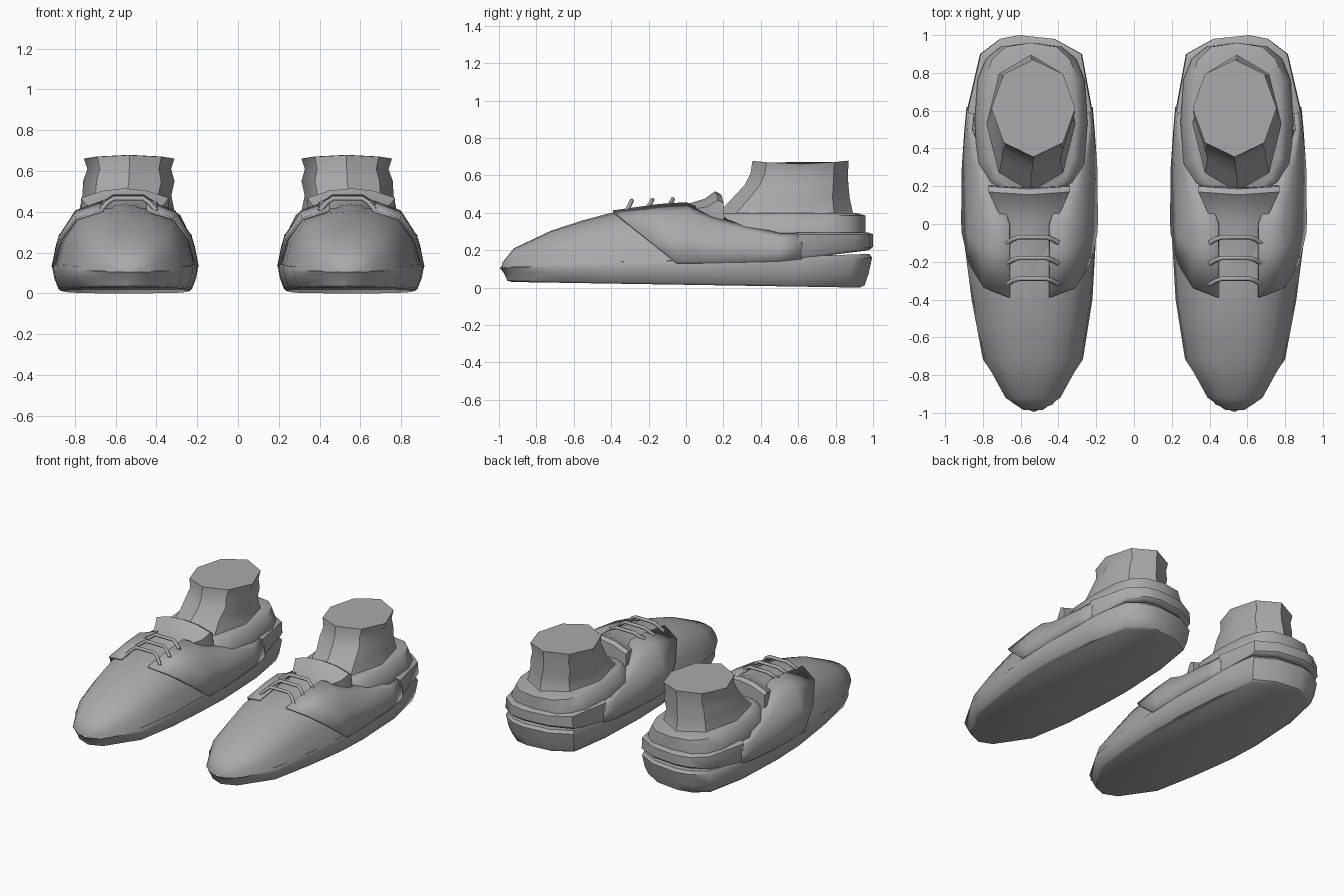
import bpy, bmesh, math

if "Cube" in bpy.data.objects:
    bpy.data.objects.remove(bpy.data.objects["Cube"])

grey = bpy.data.materials.new("warm grey")
grey.diffuse_color = (0.4, 0.4, 0.4, 1)
grey.use_nodes = True
grey.node_tree.nodes["Principled BSDF"].inputs["Base Color"].default_value = grey.diffuse_color


def finish(name, bm, solid=0, angle=40):
    """Turn a bmesh into a mirrored, smooth shaded part."""
    bmesh.ops.recalc_face_normals(bm, faces=bm.faces)
    me = bpy.data.meshes.new(name)
    bm.to_mesh(me)
    bm.free()
    me.shade_smooth()
    me.set_sharp_from_angle(angle=math.radians(angle))
    me.materials.append(grey)
    ob = bpy.data.objects.new(name, me)
    bpy.context.collection.objects.link(ob)
    if solid:
        s = ob.modifiers.new("thickness", 'SOLIDIFY')
        s.thickness, s.offset = solid, 0
    m = ob.modifiers.new("pair", 'MIRROR')
    m.use_mirror_merge = False
    return ob


def loft(bm, rows, closed=True, caps=True):
    """Bridge rows of points, optionally closed and capped."""
    vs = [[bm.verts.new(p) for p in r] for r in rows]
    n = len(vs[0])
    for a, b in zip(vs, vs[1:]):
        for i in range(n if closed else n - 1):
            j = (i + 1) % n
            bm.faces.new((a[i], a[j], b[j], b[i]))
    if caps:
        bm.faces.new(vs[0])
        bm.faces.new(vs[-1])


# Shoe outline seen from above
OUT = [(.53, -1), (.64, -.955), (.80, -.72), (.86, -.4), (.905, -.05),
       (.912, .2), (.885, .6), (.815, .9), (.71, .98), (.61, 1), (.42, .98),
       (.275, .9), (.22, .6), (.195, .2), (.20, -.05), (.22, -.4),
       (.27, -.72), (.43, -.96)]
CX = .545


def ring(pts, sx, sy, z):
    return [(CX + (x - CX) * sx, y * sy, z(y)) for x, y in pts]


# Sole
def edge_z(y):
    return .135 + (.02 if y < 0 else .035) * y


bm = bmesh.new()
loft(bm, [ring(OUT, .88, .93, lambda y: .015 - .015 * y),
          ring(OUT, .915, .955, lambda y: .025 - .012 * y),
          ring(OUT, .97, .975, lambda y: .075 - .005 * y),
          ring(OUT, 1, .995, lambda y: edge_z(y) - .01),
          ring(OUT, .98, .98, lambda y: edge_z(y) + .01)])
finish("sole", bm)

# Vamp: cross-sections (y, centre, half width, base z, top z)
FX, FZ = (1, .9, .68, .32), (0, .45, .82, .97)
VAMP = [(-.985, .535, .05, .105, .13), (-.92, .535, .145, .11, .21),
        (-.72, .535, .255, .115, .305), (-.55, .54, .29, .12, .36),
        (-.4, .54, .312, .125, .40), (-.2, .55, .335, .13, .425),
        (0, .553, .342, .13, .42), (.2, .553, .34, .13, .37),
        (.5, .553, .33, .14, .28)]
bm = bmesh.new()
rows = []
for y, c, w, zb, zt in VAMP:
    half = [(fx * w, zb + fz * (zt - zb)) for fx, fz in zip(FX, FZ)]
    rows.append([(c - x, y, z) for x, z in half] + [(c, y, zt)]
                + [(c + x, y, z) for x, z in reversed(half)])
loft(bm, rows)
finish("vamp", bm, angle=50)

# Quarters: side panels (y, centre, half width, base z, top z, lean, squareness)
QUARTER = [(-.05, .553, .352, .13, .415, .35, 0), (0, .553, .355, .13, .45, .15, 0),
           (.06, .553, .355, .13, .46, .06, 0), (.13, .553, .354, .13, .40, 0, .2),
           (.3, .553, .352, .135, .345, 0, .55), (.5, .553, .338, .14, .29, 0, 1),
           (.62, .5525, .327, .152, .29, 0, 1)]
SQUARE = (1, .99, .96, .9)
bm = bmesh.new()
for side in (-1, 1):
    rows = []
    for y, c, w, zb, zt, lean, k in QUARTER:
        rows.append([(c + side * w * (a + (b - a) * k), y - lean * fz,
                      zb + fz * (zt - zb))
                     for a, b, fz in zip((1, .9, .68, .3), SQUARE, FZ)])
    loft(bm, rows, closed=False, caps=False)
finish("quarters", bm, solid=.014, angle=50)

# Heel counter
heel = [p for p in OUT if p[1] >= .6]


def low_z(y):
    return .15 + max(0, y - .6) * .12


bm = bmesh.new()
loft(bm, [ring(heel, .95, .965, low_z),
          ring(heel, .985, .985, lambda y: low_z(y) + .005),
          ring(heel, 1, 1, lambda y: low_z(y) + .02),
          ring(heel, .985, 1, lambda y: .285),
          ring(heel, .95, .975, lambda y: .295)])
finish("heel_counter", bm)

# Collar lining band around the foot
def oval(y0, y1, hw, z, n, power=1.0, cx=CX):
    pts = []
    for i in range(n):
        t = 2 * math.pi * i / n
        s, c = math.sin(t), -math.cos(t)
        s, c = (math.copysign(abs(v) ** power, v) for v in (s, c))
        pts.append((cx + hw * s, (y0 + y1) / 2 + (y1 - y0) / 2 * c, z))
    return pts


bm = bmesh.new()
loft(bm, [oval(.12, .96, .30, .26, 16, .65), oval(.12, .96, .298, .31, 16, .65),
          oval(.14, .96, .262, .385, 16, .7), oval(.16, .91, .235, .40, 16, .8)])
finish("collar_lining", bm)

# Ankle
bm = bmesh.new()
loft(bm, [oval(.14, .91, .245, .36, 8, .9), oval(.18, .89, .232, .41, 8, .95),
          oval(.25, .875, .218, .48, 8), oval(.315, .868, .224, .55, 8, 1, .535),
          oval(.345, .866, .205, .61, 8, 1, .533),
          [(x, y, z + .012 * abs(y - .6) / .27 - .03 * abs(x - .533))
           for x, y, z in oval(.355, .87, .222, .667, 8, 1, .533)]])
finish("ankle", bm)

# Tongue: slab widening and rising towards the ankle (y, z, half width, depth)
bm = bmesh.new()
rows = []
for y, z, w, d in [(-.4, .40, .07, .03), (-.15, .435, .10, .04),
                   (0, .445, .14, .05), (.10, .475, .19, .075),
                   (.155, .515, .215, .10), (.185, .50, .215, .10)]:
    top = [(.555 + w * f, y + .015 * abs(f), z - .22 * w * f * f)
           for f in (-1, -.5, 0, .5, 1)]
    rows.append(top + [(x, y + .005, zz - d) for x, y, zz in reversed(top)])
loft(bm, rows)
finish("tongue", bm)

# Laces
for i, y in enumerate((-.29, -.18, -.07)):
    cu = bpy.data.curves.new("lace", 'CURVE')
    cu.dimensions = '3D'
    cu.bevel_depth, cu.bevel_resolution, cu.use_fill_caps = .012, 1, True
    sp = cu.splines.new('POLY')
    zt = .465 + .004 * i
    pts = [(.40, y - .03, .405 + .015 * i), (.435, y - .01, zt - .02),
           (.465, y, zt), (.61, y, zt), (.64, y - .01, zt - .02),
           (.675, y - .03, .405 + .015 * i)]
    sp.points.add(len(pts) - 1)
    for p, co in zip(sp.points, pts):
        p.co = (*co, 1)
    cu.materials.append(grey)
    ob = bpy.data.objects.new("lace_%d" % (i + 1), cu)
    bpy.context.collection.objects.link(ob)
    ob.modifiers.new("pair", 'MIRROR').use_mirror_merge = False
